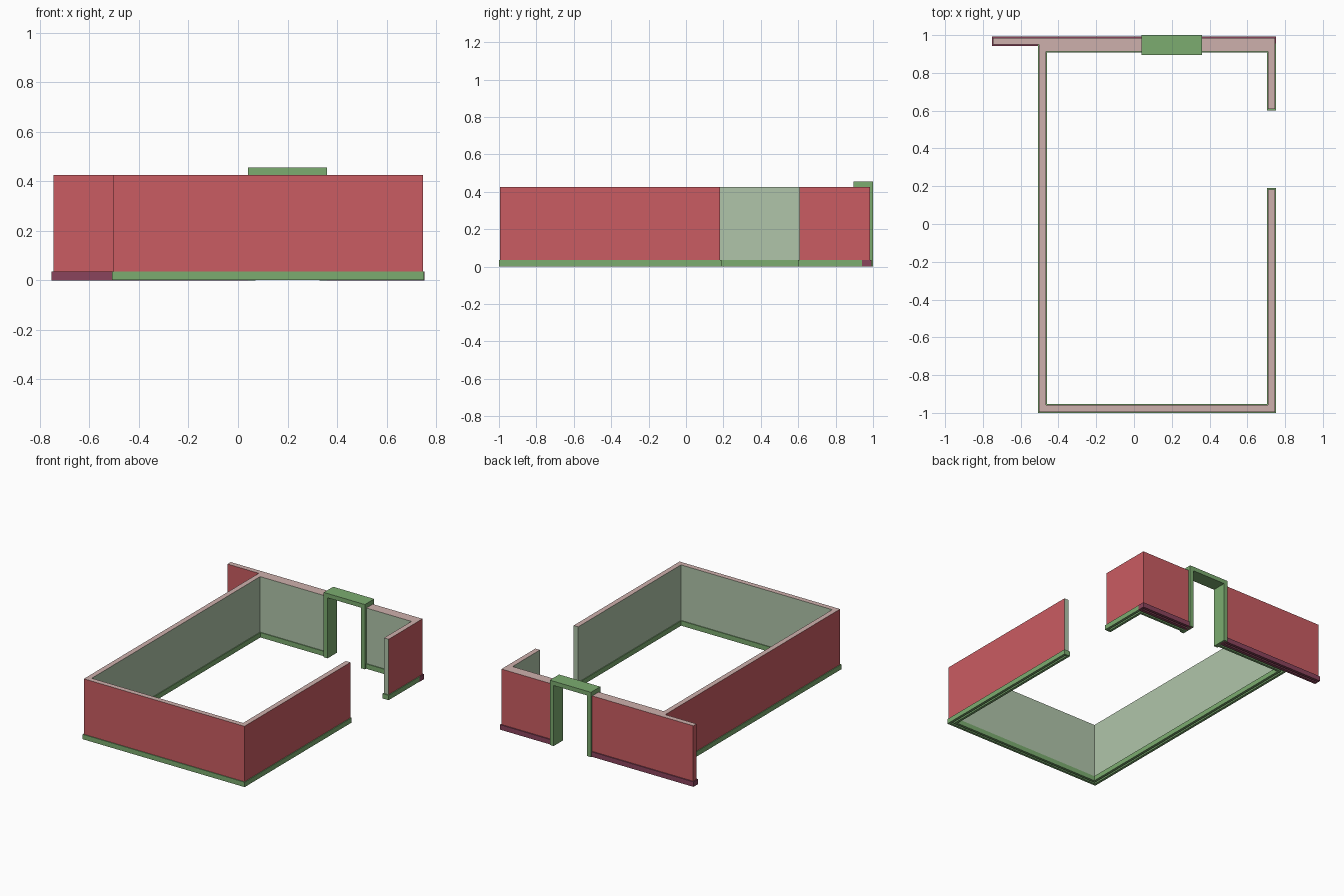
import bpy, bmesh
from mathutils import Vector

if "Cube" in bpy.data.objects:
    bpy.data.objects.remove(bpy.data.objects["Cube"])


def lin(c):
    c /= 255
    return c / 12.92 if c <= 0.04045 else ((c + 0.055) / 1.055) ** 2.4


def material(name, r, g, b):
    m = bpy.data.materials.new(name)
    m.diffuse_color = (lin(r), lin(g), lin(b), 1)
    m.use_nodes = True
    m.node_tree.nodes["Principled BSDF"].inputs["Base Color"].default_value = m.diffuse_color
    return m


RED = material("red outer paint", 202, 92, 98)
SAGE = material("sage inner paint", 176, 197, 170)
PINK = material("pale pink wall top", 206, 176, 172)
GREEN = material("green trim", 124, 172, 112)
PLUM = material("plum trim", 138, 68, 92)


def offset(path, d):
    """Mitred copy of a polyline, shifted d to its left."""
    out = []
    for i, p in enumerate(path):
        dirs = []
        if i > 0:
            dirs.append((p - path[i - 1]).normalized())
        if i < len(path) - 1:
            dirs.append((path[i + 1] - p).normalized())
        normals = [Vector((-t.y, t.x)) for t in dirs]
        n = sum(normals, Vector((0, 0))).normalized()
        out.append(p + n * (d / n.dot(normals[0])))
    return out


def band(bm, path, a, b, z0, z1, slots=(0, 0, 0, 0, 0)):
    """Strip between offsets a < b; slots: left, right, ends, top, bottom."""
    path = [Vector(p) for p in path]
    left, right = offset(path, b), offset(path, a)
    rings = []
    for l, r in zip(left, right):
        rings.append([bm.verts.new((q.x, q.y, z)) for q, z in
                      ((l, z0), (l, z1), (r, z1), (r, z0))])
    for s, e in zip(rings, rings[1:]):
        for k, slot in enumerate((slots[0], slots[3], slots[1], slots[4])):
            j = (k + 1) % 4
            bm.faces.new((s[k], s[j], e[j], e[k])).material_index = slot
    bm.faces.new(rings[0]).material_index = slots[2]
    bm.faces.new(rings[-1]).material_index = slots[2]


def finish(bm, name, mats):
    bmesh.ops.recalc_face_normals(bm, faces=bm.faces)
    me = bpy.data.meshes.new(name)
    bm.to_mesh(me)
    bm.free()
    for m in mats:
        me.materials.append(m)
    bpy.context.collection.objects.link(bpy.data.objects.new(name, me))


def wall(name, path, mats, slots):
    bm = bmesh.new()
    band(bm, path, -0.018, 0.018, 0.03, 0.425, slots)
    finish(bm, name, mats)


def skirting(name, path, mat, half, z0):
    """Two strips with a groove between, closed at both ends."""
    bm = bmesh.new()
    band(bm, path, 0.006, half, z0, 0.035)
    band(bm, path, -half, -0.006, z0, 0.035)
    p = [Vector(q) for q in path]
    for end, nxt in ((p[0], p[1]), (p[-1], p[-2])):
        band(bm, (end, end + (nxt - end).normalized() * 0.015), -0.006, 0.006, z0, 0.035)
    finish(bm, name, [mat])


def box(name, lo, hi, mat):
    bm = bmesh.new()
    y = (lo[1] + hi[1]) / 2
    h = (hi[1] - lo[1]) / 2
    band(bm, ((lo[0], y), (hi[0], y)), -h, h, lo[2], hi[2])
    finish(bm, name, [mat])


# Room runs go clockwise, so the room is on the right of each path
R, L, F, B = 0.7285, -0.485, -0.9765, 0.931


def main_run(gap_y):
    return [(R, gap_y), (R, F), (L, F), (L, B), (0.06, B)]


def corner_run(gap_y):
    return [(0.34, B), (R, B), (R, gap_y)]


room_mats, room_slots = [RED, SAGE, PINK, GREEN], (0, 1, 1, 2, 3)
wall("main_room_wall", main_run(0.183), room_mats, room_slots)
wall("corner_room_wall", corner_run(0.608), room_mats, room_slots)
skirting("main_skirting", main_run(0.19), GREEN, 0.0235, 0.0008)
skirting("corner_skirting", corner_run(0.60), GREEN, 0.0235, 0.0008)

# Outer leaf of the back wall, running on past the room on the left
for side, wx, bx in (("left", (-0.746, 0.06), (-0.753, 0.06)),
                     ("right", (0.34, 0.746), (0.34, 0.753))):
    wall("back_wall_" + side, [(x, 0.967) for x in wx],
         [RED, PINK, PLUM], (0, 0, 0, 1, 2))
    skirting("back_skirting_" + side, [(x, 0.967) for x in bx], PLUM, 0.0255, 0)

# Door frame
box("door_post_left", (0.04, 0.896, 0), (0.07, 1.0, 0.426), GREEN)
box("door_post_right", (0.33, 0.896, 0), (0.36, 1.0, 0.426), GREEN)
box("door_lintel", (0.04, 0.896, 0.426), (0.36, 1.0, 0.456), GREEN)
